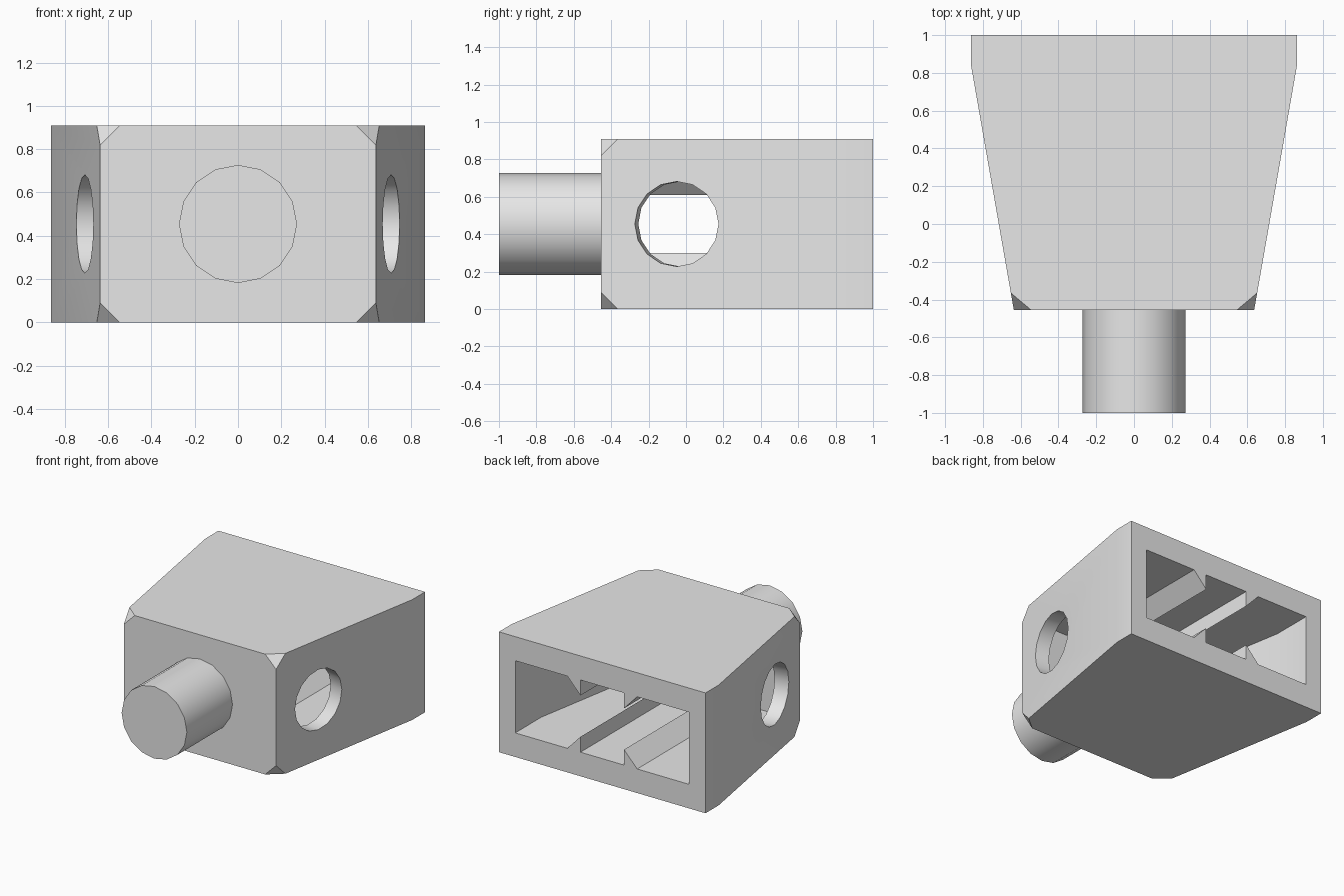
import bpy
import bmesh
from math import atan, cos, sin, pi
from mathutils import Matrix, Vector

cube = bpy.data.objects.get("Cube")
if cube:
    bpy.data.objects.remove(cube, do_unlink=True)

U = 1 / 11                      # basic unit of the part
HEIGHT = 10 * U
MID = HEIGHT / 2
FRONT, KINK = -5 * U, 0.845     # front face, start of the straight rear rim
HALF_FRONT, HALF_BACK = 7 * U, 9.5 * U
SLOPE = (HALF_BACK - HALF_FRONT) / (KINK - FRONT)

grey = bpy.data.materials.new("light_grey")
grey.use_nodes = True
grey.diffuse_color = (0.8, 0.8, 0.8, 1)
grey.node_tree.nodes["Principled BSDF"].inputs["Base Color"].default_value = grey.diffuse_color


def make_object(name, bm):
    bmesh.ops.recalc_face_normals(bm, faces=bm.faces)
    mesh = bpy.data.meshes.new(name)
    bm.to_mesh(mesh)
    bm.free()
    mesh.materials.append(grey)
    obj = bpy.data.objects.new(name, mesh)
    bpy.context.collection.objects.link(obj)
    return obj


def loft(sections):
    """Bridge equal-length rings of points and cap both ends."""
    bm = bmesh.new()
    rings = [[bm.verts.new(p) for p in ring] for ring in sections]
    n = len(rings[0])
    for a, b in zip(rings, rings[1:]):
        for i in range(n):
            j = (i + 1) % n
            bm.faces.new((a[i], a[j], b[j], b[i]))
    bm.faces.new(rings[0])
    bm.faces.new(rings[-1])
    return bm


def cylinder(name, start, end, radius):
    """Sixteen-sided cylinder between two points, one corner straight up."""
    start, end = Vector(start), Vector(end)
    up = Vector((0, 0, 1))
    side = up.cross(end - start).normalized()
    angles = [2 * pi * i / 16 for i in range(16)]
    return make_object(name, loft([[p + radius * (side * sin(a) + up * cos(a)) for a in angles]
                                   for p in (start, end)]))


def activate(obj):
    bpy.ops.object.select_all(action="DESELECT")
    obj.select_set(True)
    bpy.context.view_layer.objects.active = obj


def cut(target, cutter):
    cutter.hide_render = True
    mod = target.modifiers.new("cut", "BOOLEAN")
    mod.operation, mod.solver, mod.object = "DIFFERENCE", "EXACT", cutter
    activate(target)
    bpy.ops.object.modifier_apply(modifier=mod.name)
    bpy.data.objects.remove(cutter, do_unlink=True)


# Tapered body with its four front corners clipped
right_half = [(HALF_FRONT, FRONT), (HALF_BACK, KINK), (HALF_BACK, 1)]
plan = right_half + [(-x, y) for x, y in reversed(right_half)]
bm = loft([[(x, y, z) for x, y in plan] for z in (0, HEIGHT)])
corners = [v for v in bm.verts if v.co.y < FRONT + 0.01]
bmesh.ops.bevel(bm, geom=corners, offset=U, segments=1, affect="VERTICES")
body = make_object("body", bm)


# Rear cavity: tapered pocket with four pointed ribs left on floor and ceiling
def cavity_ring(y, half):
    h, tip = 3 * U, 0.156
    quarter = [(half, h), (0.292, h), (2 * U, tip), (2 * U, h)]
    top = quarter + [(-x, z) for x, z in reversed(quarter)]
    ring = top + [(x, -z) for x, z in reversed(top)]
    return [(x, y, MID + z) for x, z in ring]


pocket_end, pocket_kink, pocket_half = -3 * U, 0.69, 8 * U
narrow = pocket_half - SLOPE * (pocket_kink - pocket_end)
cut(body, make_object("cavity_cutter", loft([cavity_ring(pocket_end, narrow),
                                             cavity_ring(pocket_kink, pocket_half),
                                             cavity_ring(1.1, pocket_half)])))

# Round holes square to the slanted side walls
hole_y = -0.05
hole_x = HALF_FRONT + SLOPE * (hole_y - FRONT)
tilt = atan(SLOPE)
for s in (1, -1):
    centre = Vector((s * hole_x, hole_y, MID))
    out = Vector((s * cos(tilt), -sin(tilt), 0))
    cut(body, cylinder("hole_cutter", centre - out * 0.25, centre + out * 0.25, 2.5 * U))

# Front peg
peg = cylinder("front_peg", (0, -1, MID), (0, FRONT + 0.05, MID), 3 * U)

for obj in (body, peg):
    activate(obj)
    bpy.ops.object.shade_smooth_by_angle(angle=pi / 6)
